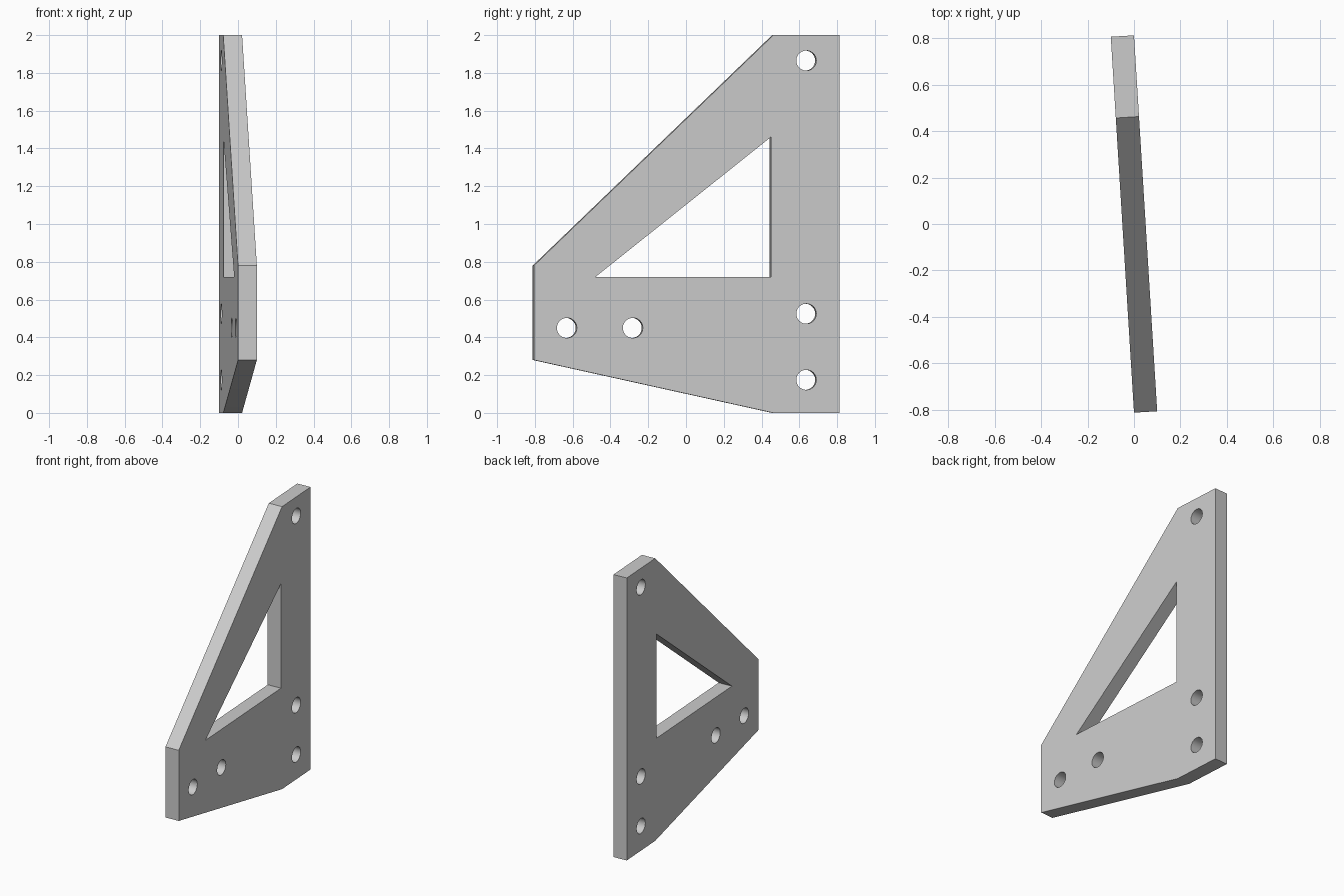
import bpy
import bmesh
import math

cube = bpy.data.objects.get("Cube")
if cube:
    bpy.data.objects.remove(cube, do_unlink=True)

THICKNESS = 0.1
HOLE_RADIUS = 0.053
HOLE_SIDES = 40

# Profiles in the plate's own plane: (depth, height)
outline = [(-0.81, 0.28), (0.46, 0), (0.81, 0), (0.81, 2), (0.46, 2), (-0.81, 0.78)]
window = [(-0.483, 0.72), (0.447, 0.72), (0.447, 1.46)]
hole_centres = [(0.635, 1.865), (0.635, 0.525), (0.635, 0.175), (-0.635, 0.45), (-0.285, 0.45)]


def circle(centre):
    steps = [math.tau * i / HOLE_SIDES for i in range(HOLE_SIDES)]
    return [(centre[0] + HOLE_RADIUS * math.cos(a), centre[1] + HOLE_RADIUS * math.sin(a)) for a in steps]


def add_loop(bm, points):
    verts = [bm.verts.new((-THICKNESS / 2, y, z)) for y, z in points]
    return [bm.edges.new((v, verts[i - 1])) for i, v in enumerate(verts)]


# Flat face with window and bolt holes, extruded to a plate
bm = bmesh.new()
edges = []
for loop in [outline, window] + [circle(c) for c in hole_centres]:
    edges += add_loop(bm, loop)
bmesh.ops.triangle_fill(bm, use_beauty=True, edges=edges, normal=(-1, 0, 0))
extruded = bmesh.ops.extrude_face_region(bm, geom=bm.faces[:], use_keep_orig=True)
moved = [g for g in extruded["geom"] if isinstance(g, bmesh.types.BMVert)]
bmesh.ops.translate(bm, verts=moved, vec=(THICKNESS, 0, 0))
bmesh.ops.recalc_face_normals(bm, faces=bm.faces[:])
mesh = bpy.data.meshes.new("bracket_plate")
bm.to_mesh(mesh)
bm.free()

# The plate stands slightly turned about the vertical
plate = bpy.data.objects.new("bracket_plate", mesh)
bpy.context.collection.objects.link(plate)
plate.rotation_euler.z = math.atan2(0.1, 1.62)

# Single grey material
grey = bpy.data.materials.new("plain grey")
grey.use_nodes = True
colour = (0.6, 0.6, 0.6, 1)
grey.diffuse_color = colour
grey.node_tree.nodes["Principled BSDF"].inputs["Base Color"].default_value = colour
mesh.materials.append(grey)

# Round hole walls, crisp plate edges
bpy.ops.object.select_all(action="DESELECT")
plate.select_set(True)
bpy.context.view_layer.objects.active = plate
bpy.ops.object.shade_smooth_by_angle(angle=math.radians(30))
